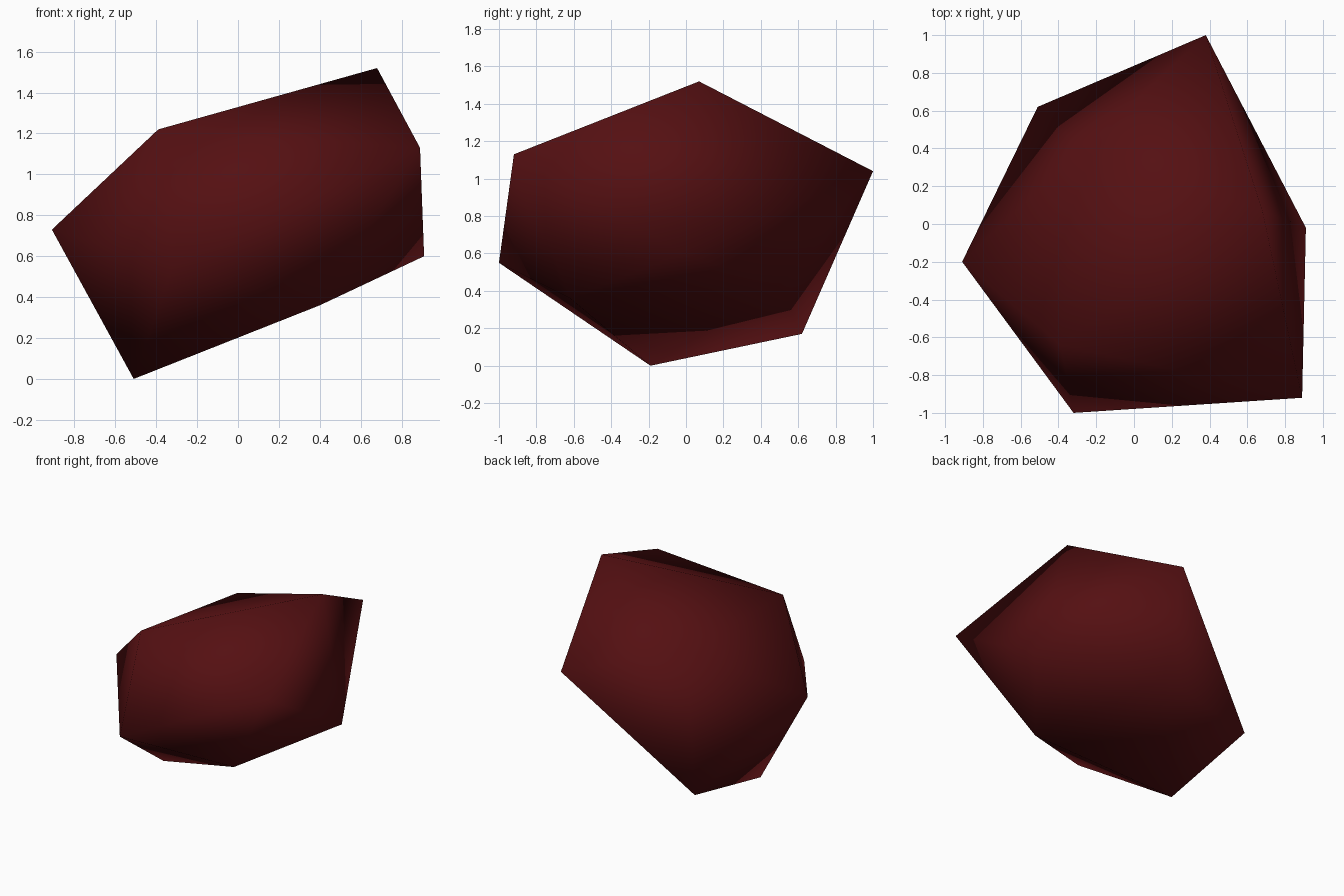
import bpy

if "Cube" in bpy.data.objects:
    bpy.data.objects.remove(bpy.data.objects["Cube"])

# Irregular rock: a distorted icosahedron made of two opposite caps and a zigzag belt
upper_tip = (-0.28, 0.39, 1.15)
upper_ring = [(-0.39, -0.64, 1.22), (0.68, 0.07, 1.52), (0.38, 1.00, 1.04),
              (-0.51, 0.62, 0.17), (-0.91, -0.20, 0.73)]
# each lower point lies opposite the upper point with the same index
lower_ring = [(0.13, 0.50, 0.43), (-0.51, -0.19, 0.00), (-0.32, -1.00, 0.55),
              (0.89, -0.92, 1.13), (0.91, -0.02, 0.60)]
lower_tip = (0.40, -0.62, 0.36)

verts = [upper_tip] + upper_ring + lower_ring + [lower_tip]
faces = []
for i in range(5):
    j = (i + 1) % 5
    up_a, up_b = 1 + i, 1 + j
    low_a, low_b = 6 + (i + 2) % 5, 6 + (i + 3) % 5
    faces += [(0, up_a, up_b),           # upper cap
              (up_a, low_a, low_b),      # belt
              (up_a, low_b, up_b),
              (11, low_b, low_a)]        # lower cap

mesh = bpy.data.meshes.new("rock")
mesh.from_pydata(verts, [], faces)
mesh.update()
mesh.shade_smooth()

# Single dark red colour
red = bpy.data.materials.new("dark red")
red.diffuse_color = (0.09, 0.005, 0.006, 1.0)
red.use_nodes = True
red.node_tree.nodes["Principled BSDF"].inputs["Base Color"].default_value = red.diffuse_color
mesh.materials.append(red)

rock = bpy.data.objects.new("rock", mesh)
bpy.context.collection.objects.link(rock)
